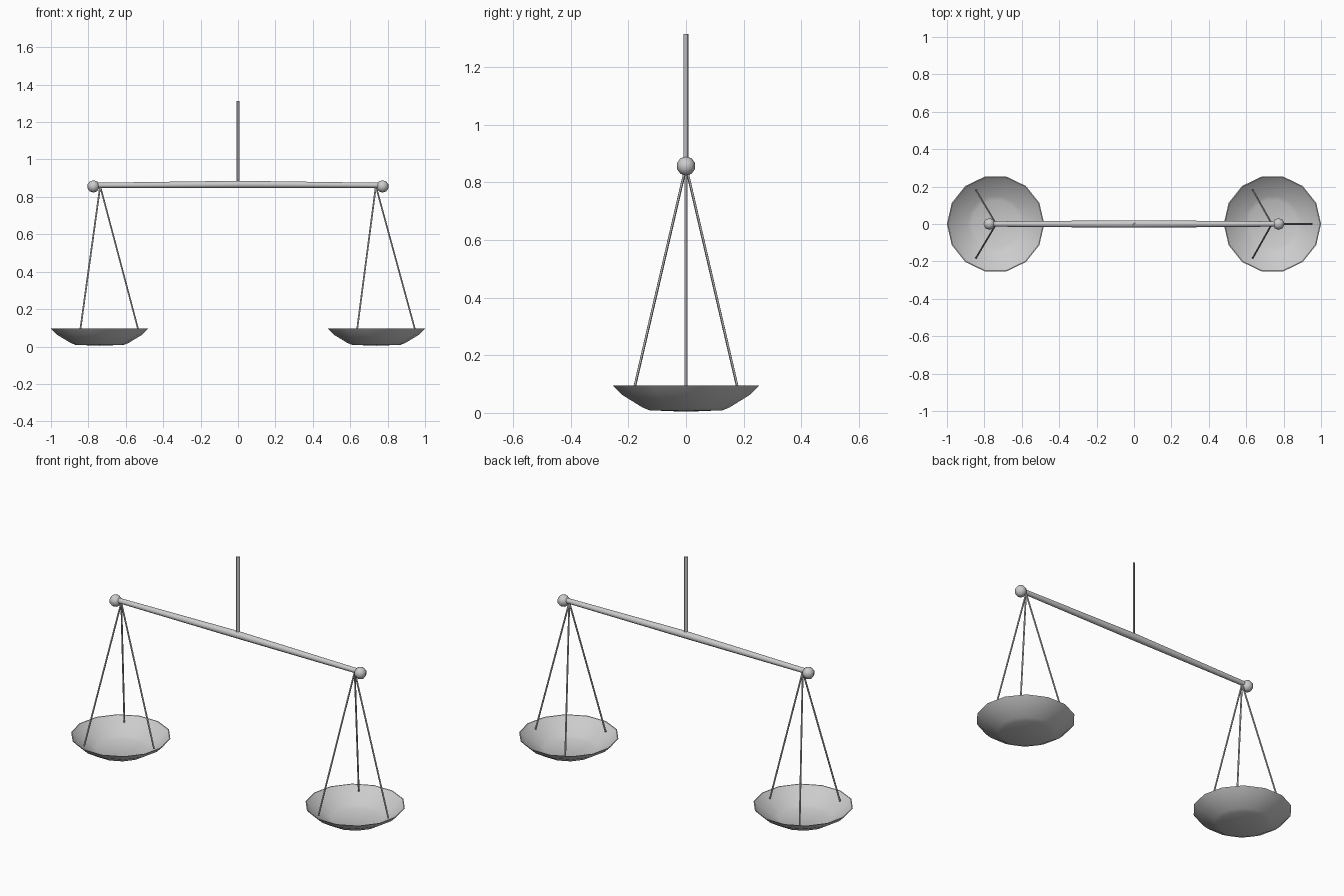
import bpy, bmesh
from math import cos, sin, pi, radians
from mathutils import Vector, Matrix

if "Cube" in bpy.data.objects:
    bpy.data.objects.remove(bpy.data.objects["Cube"])

PAN_X = 0.74


def finish(name, bm, angle=40):
    bmesh.ops.recalc_face_normals(bm, faces=bm.faces)
    me = bpy.data.meshes.new(name)
    bm.to_mesh(me)
    bm.free()
    ob = bpy.data.objects.new(name, me)
    bpy.context.collection.objects.link(ob)
    bpy.ops.object.select_all(action='DESELECT')
    ob.select_set(True)
    bpy.context.view_layer.objects.active = ob
    bpy.ops.object.shade_smooth_by_angle(angle=radians(angle))
    return ob


def lathe(name, profile, sides, centre):
    """Revolve (radius, z) points around a vertical axis; ends lie on the axis."""
    bm = bmesh.new()
    rings = []
    for r, z in profile:
        n = sides if r > 0 else 1
        rings.append([bm.verts.new((centre + r * cos(2 * pi * i / sides),
                                    r * sin(2 * pi * i / sides), z)) for i in range(n)])
    for a, b in zip(rings, rings[1:]):
        for i in range(sides):
            j = (i + 1) % sides
            quad = [a[i % len(a)], a[j % len(a)], b[j % len(b)], b[i % len(b)]]
            bm.faces.new(list(dict.fromkeys(quad)))
    return finish(name, bm)


def bar(bm, start, end, r, sides):
    d = Vector(end) - Vector(start)
    m = Matrix.Translation((Vector(start) + Vector(end)) / 2) @ d.to_track_quat('Z', 'Y').to_matrix().to_4x4()
    bmesh.ops.create_cone(bm, cap_ends=True, segments=sides, radius1=r, radius2=r,
                          depth=d.length, matrix=m)


# beam, slightly thicker in the middle
bm = bmesh.new()
sections = [(-0.765, 0.014, 0.862), (0, 0.02, 0.867), (0.765, 0.014, 0.862)]
rings = [[bm.verts.new((x, r * cos(2 * pi * i / 10), z + r * sin(2 * pi * i / 10)))
          for i in range(10)] for x, r, z in sections]
for a, b in zip(rings, rings[1:]):
    for i in range(10):
        j = (i + 1) % 10
        bm.faces.new((a[i], a[j], b[j], b[i]))
bm.faces.new(rings[0])
bm.faces.new(rings[-1])
finish("beam", bm)

# flattened hanging rod, set diagonally
bm = bmesh.new()
bar(bm, (0, 0, 0.866), (0, 0, 1.313), 1, 6)
for v in bm.verts:
    v.co.x *= 0.011
    v.co.y *= 0.0045
bmesh.ops.rotate(bm, verts=bm.verts, matrix=Matrix.Rotation(pi / 4, 3, 'Z'))
finish("hanging_rod", bm, 70)

# shallow thin-walled pan: outer surface, then inner surface
pan_profile = [(0, 0.004), (0.13, 0.009), (0.155, 0.019), (0.228, 0.063), (0.26, 0.095),
               (0.255, 0.095), (0.224, 0.067), (0.153, 0.025), (0.128, 0.015), (0, 0.010)]

for side, s in (("left", -1), ("right", 1)):
    lathe(side + "_pan", pan_profile, 14, s * PAN_X)

    # three cords from the beam end to the pan
    bm = bmesh.new()
    for k in range(3):
        a = 2 * pi * k / 3
        bar(bm, (s * 0.737, 0, 0.856),
            (s * PAN_X + 0.21 * cos(a), 0.21 * sin(a), 0.075), 0.0048, 5)
    finish(side + "_cords", bm)

    # faceted knob on the beam end
    bm = bmesh.new()
    bmesh.ops.create_uvsphere(bm, u_segments=8, v_segments=5, radius=0.033,
                              matrix=Matrix.Translation((s * 0.773, 0, 0.856)))
    finish(side + "_knob", bm, 50)
